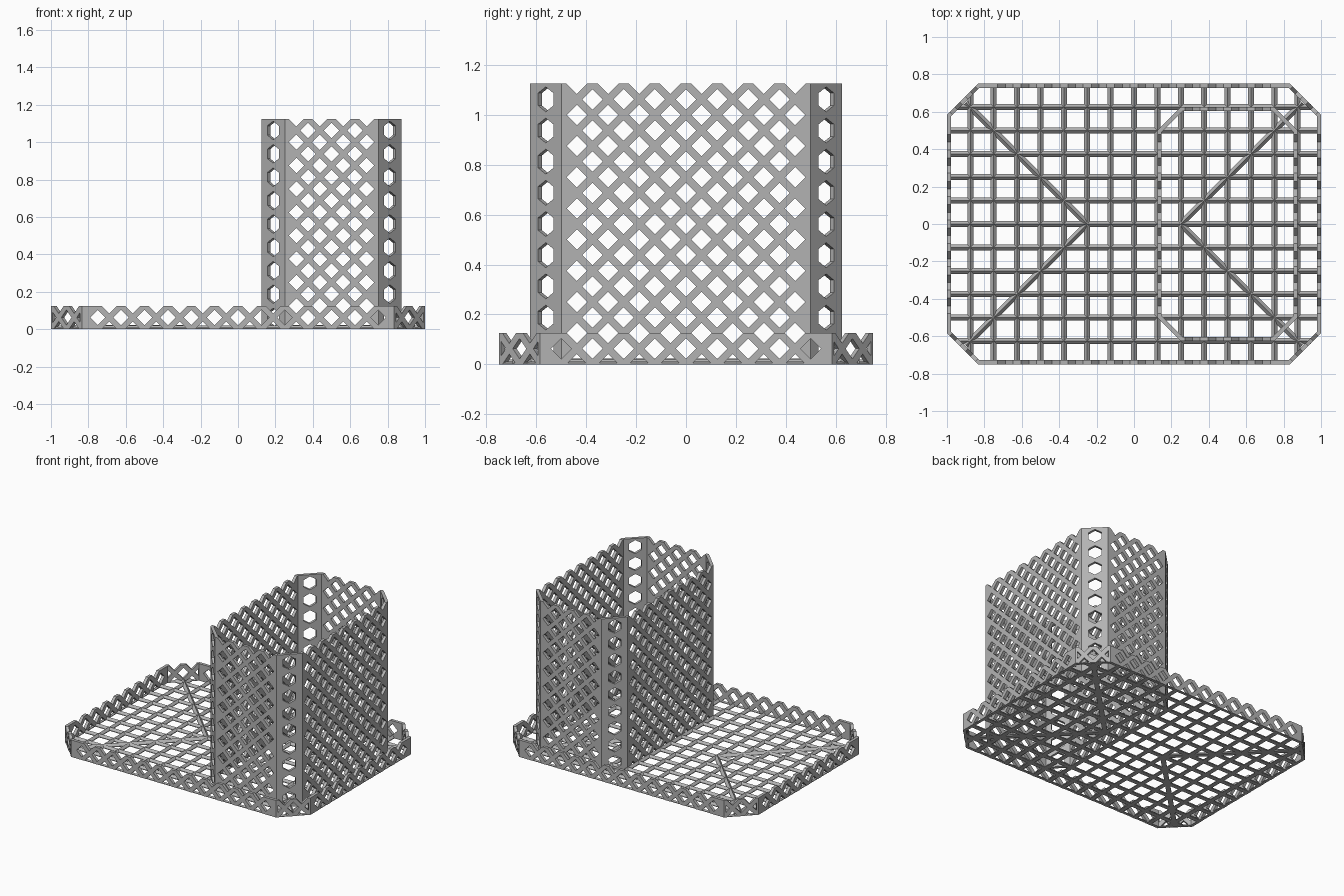
import bpy, bmesh, math
from mathutils import Vector

if "Cube" in bpy.data.objects:
    bpy.data.objects.remove(bpy.data.objects["Cube"])

P = 0.125          # lattice pitch
D = 0.041          # half diagonal of a diamond opening
T = 0.022          # wall thickness

grey = bpy.data.materials.new("grey")
grey.diffuse_color = (0.45, 0.45, 0.45, 1)
grey.use_nodes = True
grey.node_tree.nodes["Principled BSDF"].inputs["Base Color"].default_value = grey.diffuse_color


def finish(name, bm):
    bmesh.ops.recalc_face_normals(bm, faces=bm.faces)
    me = bpy.data.meshes.new(name)
    bm.to_mesh(me)
    bm.free()
    ob = bpy.data.objects.new(name, me)
    bpy.context.collection.objects.link(ob)
    me.materials.append(grey)
    return ob


def prism(bm, a, b):
    """Solid between two matching loops of points."""
    va, vb = [bm.verts.new(p) for p in a], [bm.verts.new(p) for p in b]
    n = len(a)
    bm.faces.new(va)
    bm.faces.new(vb[::-1])
    for i in range(n):
        bm.faces.new((va[i], va[(i + 1) % n], vb[(i + 1) % n], vb[i]))


def octagon(cx, hx, hy, c, inset=0):
    hx, hy, c = hx - inset, hy - inset, c - inset * (2 - math.sqrt(2))
    pts = [(hx, -hy + c), (hx, hy - c), (hx - c, hy), (-hx + c, hy),
           (-hx, hy - c), (-hx, -hy + c), (-hx + c, -hy), (hx - c, -hy)]
    return [(cx + x, y) for x, y in pts]


def ring(name, shape, height, holes):
    """Eight-sided wall, pierced on side i by the outlines holes(i, length)."""
    outer, inner = octagon(*shape), octagon(*shape, T)
    bm = bmesh.new()
    loops = [[bm.verts.new((x, y, z)) for x, y in o]
             for o, z in ((outer, 0), (outer, height), (inner, height), (inner, 0))]
    for k in range(4):
        a, b = loops[k], loops[(k + 1) % 4]
        for i in range(8):
            j = (i + 1) % 8
            bm.faces.new((a[i], a[j], b[j], b[i]))
    wall = finish(name, bm)
    cut = bmesh.new()
    for i in range(8):
        p, q = Vector(outer[i]), Vector(outer[(i + 1) % 8])
        along = (q - p).normalized()
        out = Vector((along.y, -along.x))
        mid = (p + q) / 2
        for outline in holes(i, (q - p).length):
            ends = [[(*(mid + along * s + out * d), z) for s, z in outline]
                    for d in (0.02, -T - 0.02)]
            prism(cut, *ends)
    cutter = finish(name + "_cutter", cut)
    mod = wall.modifiers.new("openings", 'BOOLEAN')
    mod.operation, mod.solver, mod.object = 'DIFFERENCE', 'EXACT', cutter
    bpy.context.view_layer.objects.active = wall
    bpy.ops.object.modifier_apply(modifier=mod.name)
    bpy.data.objects.remove(cutter)


def diamonds(half, height, pitch=P, edge=None):
    """Staggered diamond outlines, centred on s = 0; optional clip at +-edge."""
    res = []
    for row in range(round(height / P * 2) + 1):
        z = row * P / 2
        off = 0 if row % 2 else 0.5
        for k in range(-20, 21):
            s = (k + off) * pitch
            if abs(s) > half + 0.001:
                continue
            d = D * pitch / P
            if edge and abs(s) + d > edge:      # half diamond at the wall corner
                sg = math.copysign(1, s)
                h = D - (abs(s) - edge) * D / d
                res.append([(s - sg * d, z), (sg * edge, z - h), (sg * edge, z + h)])
            else:
                res.append([(s - d, z), (s, z - D), (s + d, z), (s, z + D)])
    return res


def hexagons():
    return [[(0.05 * math.sin(a * math.pi / 3), P * (k + 0.5) + 0.05 * math.cos(a * math.pi / 3))
             for a in range(6)] for k in range(9)]


# Low lattice rim around the tray
def rim_holes(i, length):
    if i % 2:
        pitch = length / 2
        # corner panels: one full diamond, two notches, a half diamond at each end
        lst = diamonds(length * 0.3, P, pitch)
        d = D * pitch / P
        for sg in (-1, 1):
            e, tip = sg * (length / 2 - 0.012), sg * (length / 2 - d)
            lst.append([(tip, P / 2), (e, P / 2 - D + 0.012), (e, P / 2 + D - 0.012)])
        return lst
    return diamonds(length / 2 - 0.08, P)


RIM = (0, 1.0, 0.75, 0.165)
ring("tray_rim", RIM, P, rim_holes)

# Tall open lattice box with pierced corner posts
ring("tall_box", (0.5, 0.375, 0.625, P), 9 * P,
     lambda i, n: hexagons() if i % 2 else diamonds(n / 2 - 0.06, 9 * P))

# Floor of crossing ridged slats, plus mitre slats running in from the corners
floor = bmesh.new()


def slat(a, b, w=0.016, h=0.02):
    a, b = Vector(a), Vector(b)
    d = (b - a).normalized()
    n = Vector((-d.y, d.x)) * w
    prism(floor, *[[(*(p + n), 0), (*(p + n), 0.005), (*p, h), (*(p - n), 0.005), (*(p - n), 0)]
                   for p in (a, b)])


LIM = 2 - 0.25 - 0.165 - 0.015
for k in range(-7, 8):
    x = k * P
    e = min(0.74, LIM - abs(x))
    slat((x, -e), (x, e))
for k in range(-5, 6):
    y = k * P
    e = min(0.99, LIM - abs(y))
    slat((-e, y), (e, y))
for sx in (-1, 1):
    for sy in (-1, 1):
        slat((sx * 0.25, 0), (sx * 0.9, sy * 0.65), 0.017, 0.023)
edge = octagon(*RIM, 0.012)
for i in range(8):
    slat(edge[i], edge[(i + 1) % 8], 0.01, 0.012)
finish("tray_floor", floor)
